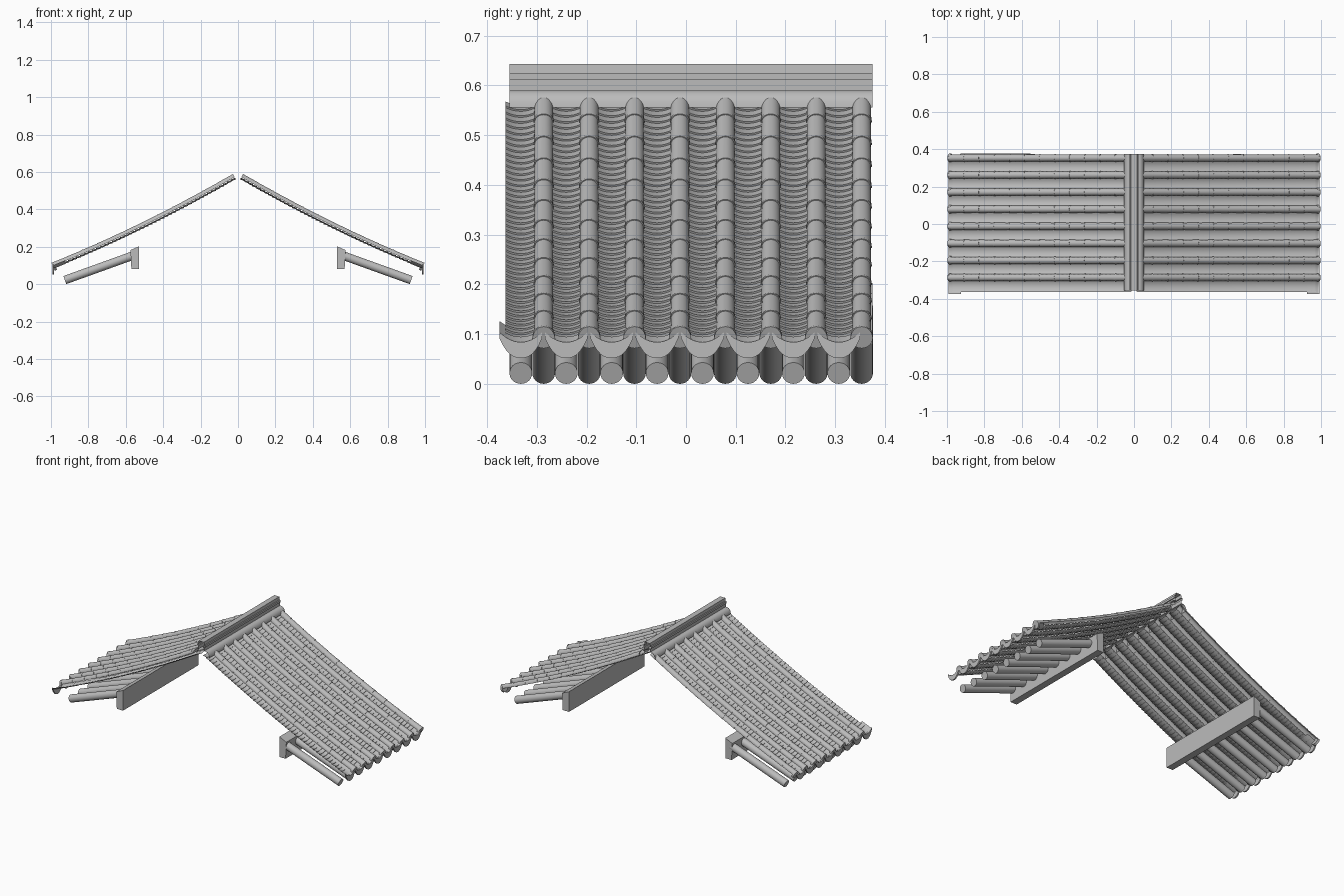
import bpy, bmesh, math
from mathutils import Vector

cube = bpy.data.objects.get("Cube")
if cube:
    bpy.data.objects.remove(cube, do_unlink=True)

GREY = (0.5, 0.5, 0.5, 1)
mat = bpy.data.materials.new("roof grey")
mat.use_nodes = True
mat.diffuse_color = GREY
mat.node_tree.nodes["Principled BSDF"].inputs["Base Color"].default_value = GREY

PITCH, COLUMNS = 0.0913, 8
Y_FRONT, Y_BACK = -0.355, 0.375
COVER_Y = [-0.286 + PITCH * i for i in range(COLUMNS)]
PAN_Y = [-0.332 + PITCH * i for i in range(COLUMNS)]
X_TOP, X_EAVE = 0.018, 0.988


def slope(x):
    """Height and gradient of the gently sagging roof line."""
    a, b = x - 0.015, x - 0.469
    return 0.574 - 0.537 * a + 0.09 * a * b, -0.537 + 0.09 * (a + b)


def place(x, y, h):
    """Point lifted h above the roof line, square to the slope."""
    z, g = slope(x)
    n = Vector((-g, 0, 1)).normalized()
    return Vector((x, y, z)) + n * h


def loft(bm, rings, closed=False, caps=False):
    rows = [[bm.verts.new(p) for p in ring] for ring in rings]
    for a, b in zip(rows, rows[1:]):
        n = len(a)
        for i in range(n if closed else n - 1):
            j = (i + 1) % n
            bm.faces.new((a[i], b[i], b[j], a[j]))
    if caps:
        bm.faces.new(rows[0])
        bm.faces.new(rows[-1][::-1])


def finish(name, bm, side=1, solid=False, angle=35):
    if side < 0:
        bmesh.ops.scale(bm, vec=(-1, 1, 1), verts=bm.verts)
        bmesh.ops.reverse_faces(bm, faces=bm.faces)
    if solid:
        bmesh.ops.recalc_face_normals(bm, faces=bm.faces)
    mesh = bpy.data.meshes.new(name)
    bm.to_mesh(mesh)
    bm.free()
    mesh.materials.append(mat)
    ob = bpy.data.objects.new(name, mesh)
    bpy.context.collection.objects.link(ob)
    bpy.ops.object.select_all(action="DESELECT")
    ob.select_set(True)
    bpy.context.view_layer.objects.active = ob
    bpy.ops.object.shade_smooth_by_angle(angle=math.radians(angle))


def arch(x, y, r, h, n=12, turn=math.pi):
    """Cross-section of a round cover tile, running across the slope."""
    count = n + 1 if turn < 6 else n
    return [place(x, y - r * math.cos(turn * i / n), h + r * math.sin(turn * i / n))
            for i in range(count)]


def trough(x, y, half, h, sag, n=8):
    """Cross-section of a hollow pan tile."""
    us = [2 * i / n - 1 for i in range(n + 1)]
    return [place(x, y + half * u, h + sag * (u * u - 1)) for u in us]


def cover_tiles(side, label):
    bm = bmesh.new()
    rows = 12
    step = (X_EAVE - X_TOP) / rows
    for y in COVER_Y:
        for i in range(rows):
            x0 = X_TOP + step * i
            x1 = x0 + step
            loft(bm, [arch(x0, y, 0.0185, 0), arch(x1 - 0.004, y, 0.0195, 0),
                      arch(x1 - 0.004, y, 0.0205, 0), arch(x1 + 0.002, y, 0.0205, 0),
                      arch(x1 + 0.002, y, 0.018, 0)])
    finish(label + "_cover_tiles", bm, side)


def eave_discs(side, label):
    bm = bmesh.new()
    for y in COVER_Y:
        loft(bm, [arch(x, y, 0.0225, -0.004, 24, math.tau) for x in (X_EAVE - 0.01, X_EAVE + 0.002)],
             closed=True, caps=True)
    finish(label + "_eave_discs", bm, side, solid=True)


def pan_tiles(side, label):
    bm = bmesh.new()
    rows = 45
    step = (X_EAVE - X_TOP - 0.015) / rows
    for y in PAN_Y:
        rings = []
        for i in range(rows):
            x = X_TOP + step * i
            rings += [trough(x, y, 0.031, -0.005, 0.009),
                      trough(x + step, y, 0.031, -0.001, 0.009)]
        loft(bm, rings)
    finish(label + "_pan_tiles", bm, side, angle=25)


def drip_tiles(side, label):
    bm = bmesh.new()
    n = 12
    us = [2 * i / n - 1 for i in range(n + 1)]
    for y in PAN_Y:
        # trough of the last tile
        loft(bm, [trough(x, y, 0.043, h, 0.018) for x, h in ((0.925, 0.004), (X_EAVE, 0.004))])
        # hanging lip with a curved lower edge
        def lip(x):
            top = [Vector((x, y + 0.043 * u, 0.084 + 0.02 * u * u)) for u in us]
            low = [Vector((x, y + 0.043 * u, 0.052 + 0.04 * abs(u) ** 2.5)) for u in us]
            return top, low
        t0, b0 = lip(0.985)
        t1, b1 = lip(0.993)
        loft(bm, [t0, t1, b1, b0, t0])
    bmesh.ops.remove_doubles(bm, verts=bm.verts, dist=0.00001)
    finish(label + "_drip_tiles", bm, side)


def rafters(side, label):
    bm = bmesh.new()
    r, n = 0.0228, 24
    top, low = Vector((0.555, 0, 0.155)), Vector((0.926, 0, 0.0216))
    along = (low - top).normalized()
    up = Vector((-along.z, 0, along.x))
    for y in PAN_Y:
        yy = y if side > 0 else 0.021 - y
        ring = [Vector((0, yy, 0)) + r * (math.cos(t) * up + math.sin(t) * Vector((0, 1, 0)))
                for t in (math.tau * i / n for i in range(n))]
        loft(bm, [[p + end for p in ring] for end in (top, low)], closed=True, caps=True)
    finish(label + "_rafters", bm, side, solid=True)


def purlin(side, label):
    bm = bmesh.new()
    section = [(0.528, 0.08), (0.57, 0.08), (0.575, 0.182), (0.528, 0.203)]
    loft(bm, [[Vector((x, y, z)) for x, z in section] for y in (Y_FRONT, Y_BACK)],
         closed=True, caps=True)
    finish(label + "_purlin", bm, side, solid=True)


for side, label in ((1, "left"), (-1, "right")):
    for part in (cover_tiles, eave_discs, pan_tiles, drip_tiles, rafters, purlin):
        part(side, label)

# Ridge: open-ended stepped moulding with rounded shoulders
half = [(0.054, 0.556), (0.053, 0.567), (0.049, 0.577), (0.042, 0.585), (0.033, 0.59),
        (0.02, 0.59), (0.02, 0.612), (0.026, 0.612), (0.026, 0.625), (0.019, 0.625), (0.017, 0.643)]
outline = half + [(-x, z) for x, z in reversed(half)]
bm = bmesh.new()
loft(bm, [[Vector((x, y, z)) for x, z in outline] for y in (Y_BACK, Y_FRONT)])
finish("ridge", bm)
